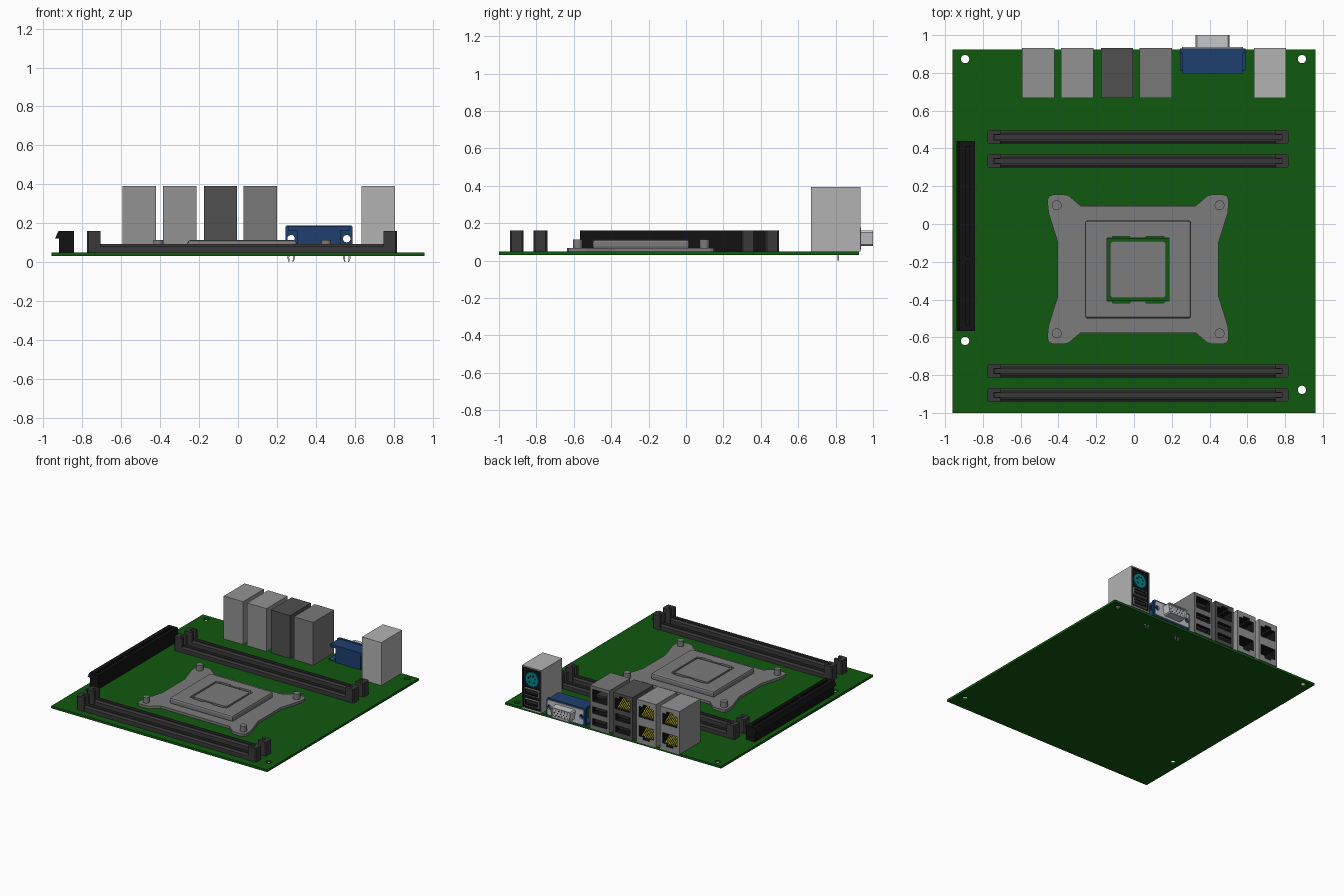
import bpy, bmesh
from math import cos, sin, tau

if "Cube" in bpy.data.objects:
    bpy.data.objects.remove(bpy.data.objects["Cube"])


def mat(name, r, g, b):
    m = bpy.data.materials.new(name)
    m.diffuse_color = (r, g, b, 1)
    m.use_nodes = True
    m.node_tree.nodes["Principled BSDF"].inputs["Base Color"].default_value = m.diffuse_color
    return m


GREEN = mat("board_green", .005, .1, .005)
BLACK = mat("black", .006, .006, .006)
SLOT = mat("dark_grey", .04, .04, .04)
STEEL = mat("steel", .2, .2, .2)
BLUE = mat("blue", .013, .05, .16)
METAL = mat("bright_metal", .55, .57, .6)
GOLD = mat("gold", .6, .5, .02)
TEAL = mat("teal", .0, .25, .27)
PORT_GREYS = [mat("port_grey_%d" % i, v, v, v) for i, v in enumerate((.29, .29, .08, .19, .45))]

AXES = {'x': lambda u, v, a: (a, u, v), 'y': lambda u, v, a: (u, a, v), 'z': lambda u, v, a: (u, v, a)}


def prisms(name, parts, axis, m, bevel=0):
    """Extrude each (outline, start, end) along the axis, all in one object."""
    bm = bmesh.new()
    for pts, a0, a1 in parts:
        lo = [bm.verts.new(AXES[axis](u, v, a0)) for u, v in pts]
        hi = [bm.verts.new(AXES[axis](u, v, a1)) for u, v in pts]
        bm.faces.new(lo)
        bm.faces.new(hi)
        for i in range(len(pts)):
            j = (i + 1) % len(pts)
            bm.faces.new((lo[i], lo[j], hi[j], hi[i]))
    bmesh.ops.recalc_face_normals(bm, faces=bm.faces)
    if bevel:
        bmesh.ops.bevel(bm, geom=bm.edges[:], offset=bevel, segments=2, affect='EDGES', profile=.5)
    me = bpy.data.meshes.new(name)
    bm.to_mesh(me)
    bm.free()
    me.materials.append(m)
    ob = bpy.data.objects.new(name, me)
    bpy.context.collection.objects.link(ob)
    return ob


def rect(u0, u1, v0, v1):
    return [(u0, v0), (u1, v0), (u1, v1), (u0, v1)]


def circle(u, v, r, n=24):
    return [(u + r * cos(tau * i / n), v + r * sin(tau * i / n)) for i in range(n)]


def rounded(u0, u1, v0, v1, r):
    pts = []
    for k, (cu, cv) in enumerate(((u1 - r, v1 - r), (u0 + r, v1 - r), (u0 + r, v0 + r), (u1 - r, v0 + r))):
        pts += [(cu + r * cos(tau * (k / 4 + i / 16)), cv + r * sin(tau * (k / 4 + i / 16))) for i in range(5)]
    return pts


def cut(ob, parts, axis, m):
    """Subtract prisms from an object; the new walls take material m."""
    cutter = prisms("cutter", parts, axis, m)
    cutter.hide_render = True
    mod = ob.modifiers.new("cut", 'BOOLEAN')
    mod.operation, mod.solver, mod.object = 'DIFFERENCE', 'EXACT', cutter
    mod.material_mode = 'TRANSFER'
    dg = bpy.context.evaluated_depsgraph_get()
    me = bpy.data.meshes.new_from_object(ob.evaluated_get(dg))
    ob.modifiers.clear()
    ob.data = me
    bpy.data.objects.remove(cutter)


TOP = .048

# Circuit board with four mounting holes
board = prisms("circuit_board", [(rect(-.96, .96, -1, .925), .03, TOP)], 'z', GREEN)
cut(board, [(circle(x, y, .022), 0, .1) for x, y in
            ((-.894, .873), (.889, .873), (-.894, -.619), (.889, -.878))], 'z', GREEN)

# Processor bracket: flared plate, raised frame, lid and corner posts
CX, CY = .022, -.24
quarter = [(.426, .143), (.474, .296), (.479, .34), (.479, .372), (.47, .388), (.452, .395),
           (.39, .395), (.368, .39), (.304, .336)]
outline = quarter + [(-x, y) for x, y in quarter[::-1]]
outline += [(-x, -y) for x, y in quarter] + [(x, -y) for x, y in quarter[::-1]]
opening = [(rect(-.143, .185, -.407, -.075), 0, .2)]
notches = [(rect(x, x + .095, y - .01, y + .01), 0, .2) for x in (-.115, .063) for y in (-.075, -.407)]
plate = prisms("bracket_plate", [([(CX + x, CY + y) for x, y in outline], TOP, .068)], 'z', STEEL)
frame = prisms("bracket_frame", [(rect(-.26, .302, -.5, .018), .06, .112)], 'z', STEEL, bevel=.014)
for part in (plate, frame):
    cut(part, opening, 'z', STEEL)
    cut(part, notches, 'z', STEEL)
prisms("processor_base", [(rect(-.142, .184, -.406, -.076), TOP, .07)], 'z', GREEN)
prisms("processor_lid", [(rounded(-.128, .17, -.392, -.09, .02), .06, .112)], 'z', STEEL)
posts = prisms("bracket_posts", [(circle(CX + sx * .431, CY + sy * .339, .026), .06, .112)
                                 for sx in (-1, 1) for sy in (-1, 1)], 'z', STEEL)

# Memory slots: grooved rail with a forked tower at each end
for n, y in enumerate((.46, .333, -.778, -.905)):
    prof = [(-.034, TOP), (.034, TOP), (.034, .08), (.022, .092), (.01, .092), (.01, .062),
            (-.01, .062), (-.01, .092), (-.022, .092), (-.034, .08)]
    prisms("memory_rail_%d" % n, [([(y + u, v) for u, v in prof], -.74, .785)], 'x', SLOT)
    fork = [(0, -.028), (.009, -.037), (.07, -.037), (.07, -.014), (.034, -.014),
            (.034, .014), (.07, .014), (.07, .037), (.009, .037), (0, .028)]
    prisms("memory_towers_%d" % n,
           [([(x0 + s * u, y + v) for u, v in fork], TOP, .16) for x0, s in ((-.777, 1), (.818, -1))],
           'z', SLOT)

# Long black edge connector with an overhanging lip
prof = [(-.92, TOP), (-.843, TOP), (-.843, .16), (-.87, .16), (-.87, .09), (-.89, .09),
        (-.89, .16), (-.923, .16), (-.94, .122), (-.92, .122)]
prisms("edge_connector", [(prof, -.566, .44)], 'y', BLACK)
prisms("edge_connector_ends", [(rect(-.9, -.86, .06, .16), a, a + .03) for a in (-.566, -.2, .41)], 'y', BLACK)

# Port stacks on the rear edge
BACK, FRONT = .932, .667
PORT_X = (-.508, -.3, -.09, .115, .72)
stacks = [prisms("port_stack_%d" % i, [(rect(x - .086, x + .086, TOP, .392), FRONT, BACK)], 'y', g)
          for i, (x, g) in enumerate(zip(PORT_X, PORT_GREYS))]


def network_jack(i, z, up):
    """Keyed opening with eight slanted contacts."""
    x, s = PORT_X[i], 1 if up else -1
    key = [(-.066, -.05), (.066, -.05), (.066, .035), (.03, .035), (.03, .055),
           (-.03, .055), (-.03, .035), (-.066, .035)]
    cut(stacks[i], [([(x + u, z + s * v) for u, v in key], .79, 1)], 'y', BLACK)
    wire = [(.915, z - .046), (.915, z - .04), (.81, z + .033), (.81, z + .027)]
    prisms("network_contacts", [(wire, x + k * .0145 - .0045, x + k * .0145 + .0045)
                                for k in (-3.5, -2.5, -1.5, -.5, .5, 1.5, 2.5, 3.5)], 'x', GOLD)


def usb_port(i, z):
    """Flat opening with a tongue."""
    x = PORT_X[i]
    cut(stacks[i], [(rect(x - .064, x + .064, z - .026, z + .026), .8, 1)], 'y', BLACK)
    prisms("usb_tongue", [(rect(x - .05, x + .05, z, z + .014), .795, .92)], 'y', SLOT)


for i in (0, 1):
    network_jack(i, .135, False)
    network_jack(i, .305, True)
network_jack(2, .315, True)
usb_port(2, .2)
usb_port(2, .105)
cut(stacks[3], [(rect(.051, .179, .27, .365), .8, 1)], 'y', BLACK)
prisms("upper_port_tongue", [(rect(.075, .155, .305, .325), .795, .92)], 'y', SLOT)
usb_port(3, .2)
usb_port(3, .105)

# Keyboard stack: black recessed face, round socket and two framed openings
x = PORT_X[4]
cut(stacks[4], [(rect(x - .078, x + .078, .06, .382), .92, 1)], 'y', BLACK)
socket = prisms("round_socket", [(circle(x, .295, .058, 32), .91, .929)], 'y', TEAL)
cut(socket, [(circle(x + .03 * cos(a), .295 + .03 * sin(a), .006, 8), .915, 1)
             for a in (.3, 1.2, 1.94, 2.84, 3.9, 5.5)], 'y', BLACK)
for z in (.19, .105):
    ring = prisms("usb_frame", [(rect(x - .064, x + .064, z - .028, z + .028), .85, .931)], 'y', METAL)
    cut(ring, [(rect(x - .058, x + .058, z - .022, z + .022), .86, 1)], 'y', BLACK)
    prisms("usb_tongue", [(rect(x - .048, x + .048, z, z + .012), .855, .925)], 'y', SLOT)

# Video connector: blue body, flanges, hollow D-shaped shell and board pins
VX, VZ = .416, .12
screw_holes = [(circle(VX + s * .143, VZ, .019), .7, 1.1) for s in (-1, 1)]
prisms("video_body", [(rect(.305, .527, TOP, .17), .8, .92)], 'y', BLUE)
prisms("video_top", [(rect(.258, .574, .163, .185), .797, .92)], 'y', BLUE)
for name, a, b, m in (("video_flange", .908, .928, BLUE), ("video_plate", .928, .936, METAL)):
    inset = .012 if m == METAL else 0
    flange = prisms(name, [(rounded(.243 + inset, .589 - inset, TOP + inset, .188 - inset, .012), a, b)], 'y', m)
    cut(flange, screw_holes, 'y', m)


def d_shape(k):
    pts = [(-.07, -.042), (.07, -.042), (.079, -.034), (.09, .03), (.082, .042),
           (-.082, .042), (-.09, .03), (-.079, -.034)]
    return [(VX + u * (1 - k / .09), VZ + v * (1 - k / .042)) for u, v in pts]


shell = prisms("video_shell", [(d_shape(0), .93, 1)], 'y', METAL)
cut(shell, [(d_shape(.006), .95, 1.1)], 'y', METAL)
prisms("video_insert", [(d_shape(.011), .945, .99)], 'y', METAL)
prisms("video_contacts", [(circle(VX + (c - 2) * .026 + (r % 2) * .01 - .005, VZ + (r - 1) * .02, .005, 8),
                           .98, .9915) for c in range(5) for r in range(3)], 'y', BLACK)
for s in (-1, 1):
    px = VX + s * .143
    prisms("video_feet", [(rect(px - .03, px + .03, TOP, .062), .81, .91)], 'y', BLUE)
    prongs = [[(px + t * u, v) for u, v in ((.003, .065), (.016, .065), (.02, .022), (.012, 0), (.007, 0), (.01, .022))]
              for t in (-1, 1)]
    prisms("video_board_pins", [(p, .811, .817) for p in prongs], 'y', METAL)

# Smooth the round parts
for ob in (posts, socket):
    bpy.ops.object.select_all(action='DESELECT')
    ob.select_set(True)
    bpy.context.view_layer.objects.active = ob
    bpy.ops.object.shade_smooth_by_angle()
